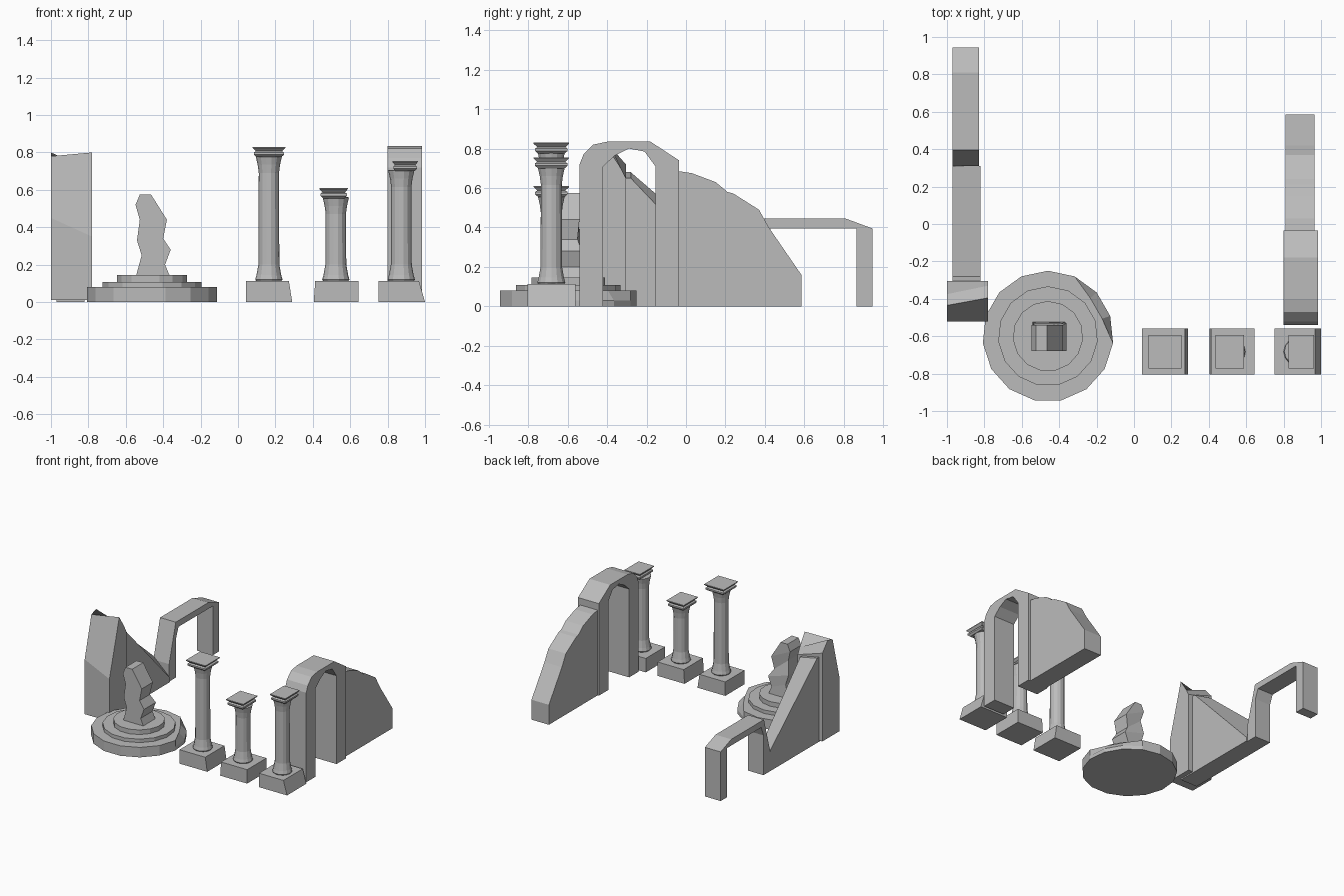
import bpy, bmesh, math

stone = bpy.data.materials.new("grey stone")
stone.diffuse_color = (0.5, 0.5, 0.5, 1)


def loft(name, rings):
    """Closed solid through equal-length rings of points."""
    bm = bmesh.new()
    vs = [[bm.verts.new(p) for p in r] for r in rings]
    n = len(rings[0])
    for a, b in zip(vs, vs[1:]):
        for i in range(n):
            j = (i + 1) % n
            bm.faces.new((a[i], a[j], b[j], b[i]))
    bm.faces.new(vs[0][::-1])
    bm.faces.new(vs[-1])
    bmesh.ops.recalc_face_normals(bm, faces=bm.faces)
    me = bpy.data.meshes.new(name)
    bm.to_mesh(me)
    bm.free()
    me.materials.append(stone)
    ob = bpy.data.objects.new(name, me)
    bpy.context.collection.objects.link(ob)
    return ob


def slab(name, x0, x1, prof, prof1=None):
    """Side profile (y, z) carried from x0 to x1, optionally changing shape."""
    return loft(name, [[(x0, y, z) for y, z in prof],
                       [(x1, y, z) for y, z in (prof1 or prof)]])


def circle(cx, cy, r, z, n, start=0.0):
    return [(cx + r * math.cos(start + 2 * math.pi * i / n),
             cy + r * math.sin(start + 2 * math.pi * i / n), z) for i in range(n)]


def rect(x0, x1, y0, y1, z, z1=None):
    z1 = z if z1 is None else z1
    return [(x0, y0, z), (x1, y0, z1), (x1, y1, z1), (x0, y1, z)]


# Right ruin: arch and crumbling wall
slab("right_arch", 0.80, 0.985, [
    (-0.54, 0), (-0.54, 0.72), (-0.52, 0.77), (-0.47, 0.82), (-0.40, 0.835),
    (-0.18, 0.835), (-0.035, 0.74), (-0.035, 0), (-0.155, 0), (-0.155, 0.71),
    (-0.21, 0.785), (-0.29, 0.80), (-0.36, 0.765), (-0.42, 0.71), (-0.42, 0)])
slab("right_wall", 0.81, 0.965, [
    (-0.035, 0), (-0.035, 0.685), (0.03, 0.675), (0.15, 0.63), (0.21, 0.58),
    (0.24, 0.572), (0.37, 0.49), (0.42, 0.40), (0.585, 0.16), (0.585, 0)])

# Left ruin: tall broken pier, sloping wall and low arch
slab("tall_pier", -1.0, -0.78,
     [(-0.52, 0.01), (-0.52, 0.45), (-0.435, 0.78), (-0.375, 0.80), (-0.305, 0.72), (-0.305, 0.01)],
     [(-0.52, 0.01), (-0.52, 0.35), (-0.395, 0.80), (-0.33, 0.70), (-0.305, 0.65), (-0.305, 0.01)])
slab("sloping_wall", -0.97, -0.82,
     [(-0.44, 0), (-0.44, 0.68), (-0.28, 0.68), (0.31, 0.17), (0.31, 0)],
     [(-0.44, 0), (-0.44, 0.65), (-0.28, 0.65), (0.31, 0.03), (0.31, 0)])
slab("low_arch", -0.97, -0.83, [
    (0.31, 0), (0.31, 0.14), (0.395, 0.445), (0.81, 0.445), (0.945, 0.395),
    (0.945, 0), (0.865, 0), (0.865, 0.395), (0.43, 0.395), (0.40, 0.32), (0.40, 0)])

# Stepped round platform, lowest step chipped on its right rim
FX, FY = -0.46, -0.60
up = math.pi / 2
base = circle(FX, FY, 0.35, 0, 15, up)
mid = circle(FX, FY, 0.35, 0.03, 15, up)
top = []
for x, y, z in circle(FX, FY, 0.35, 0.08, 15, up):
    a = math.degrees(math.atan2(y - FY, x - FX))
    s = 0.87 if -5 < a < 45 else 1
    top.append((FX + (x - FX) * s, FY + (y - FY) * s, z))
loft("platform_step_low", [base, mid, top])
loft("platform_step_mid", [circle(FX, FY, 0.267, z, 15, up) for z in (0.07, 0.108)])
loft("platform_step_top", [circle(FX, FY, 0.188, z, 15, up) for z in (0.10, 0.145)])

# Broken monument: stacked jagged rings (z, left, right, front, back)
loft("broken_monument", [rect(l, r, f, b, z, z1) for z, z1, l, r, f, b in [
    (0.14, 0.14, -0.545, -0.365, -0.68, -0.525),
    (0.25, 0.20, -0.515, -0.39, -0.68, -0.53),
    (0.33, 0.28, -0.54, -0.36, -0.68, -0.53),
    (0.44, 0.34, -0.525, -0.40, -0.68, -0.55),
    (0.52, 0.44, -0.548, -0.38, -0.68, -0.54),
    (0.575, 0.575, -0.525, -0.465, -0.68, -0.54)]])

# Columns: x, height, base bottom range, base top range, cap range
CY = -0.683
for i, (cx, h, b0, b1, cap) in enumerate([
        (0.165, 0.83, (0.043, 0.29), (0.043, 0.272), (0.078, 0.253)),
        (0.523, 0.61, (0.405, 0.645), (0.413, 0.645), (0.435, 0.588)),
        (0.873, 0.755, (0.75, 1.0), (0.75, 0.968), (0.825, 0.962))], 1):
    loft(f"column_base_{i}", [rect(*b0, -0.805, -0.56, 0), rect(*b1, -0.805, -0.56, 0.112)])
    # Flared shaft with neck ring
    shaft = loft(f"column_shaft_{i}", [circle(cx, CY, r, z, 14) for r, z in [
        (0.066, 0.11), (0.073, 0.12), (0.066, 0.145), (0.056, 0.20), (0.054, h - 0.14),
        (0.060, h - 0.095), (0.070, h - 0.052), (0.064, h - 0.048)]])
    # Two square capital stones
    m, w = sum(cap) / 2, (cap[1] - cap[0]) / 2
    for part, steps in (("neck", [(0.75, 0.055), (0.92, 0.042), (0.92, 0.03), (0.78, 0.022)]),
                        ("cap", [(0.78, 0.024), (0.86, 0.017), (1.0, 0.005), (1.0, 0)])):
        loft(f"column_{part}_{i}", [
            rect(m - w * s, m + w * s, CY - 0.09 * s, CY + 0.09 * s, h - d) for s, d in steps])
